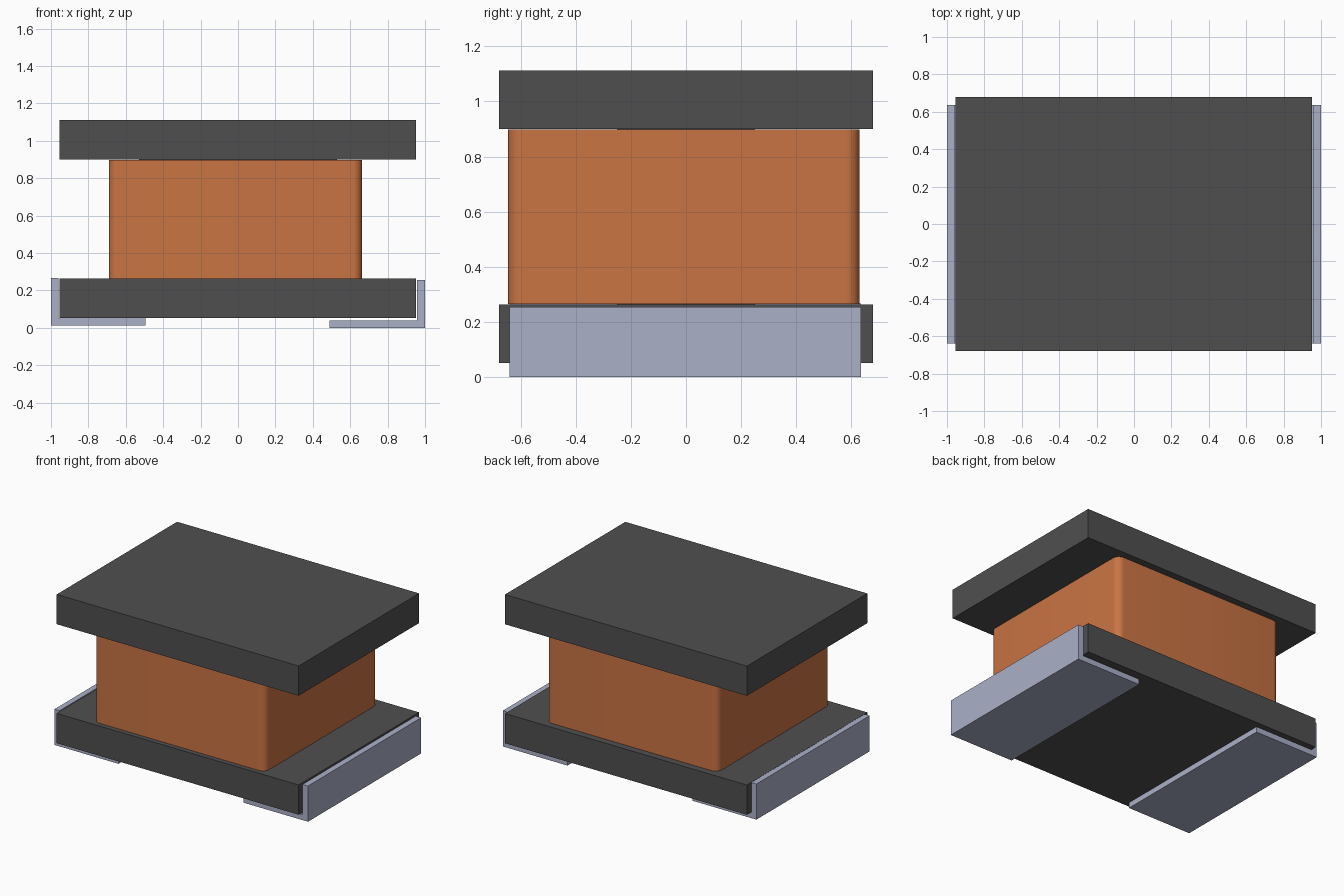
import bpy
import bmesh

cube = bpy.data.objects.get("Cube")
if cube:
    bpy.data.objects.remove(cube, do_unlink=True)


def material(name, rgb):
    mat = bpy.data.materials.new(name)
    mat.use_nodes = True
    mat.diffuse_color = (*rgb, 1)
    mat.node_tree.nodes["Principled BSDF"].inputs["Base Color"].default_value = (*rgb, 1)
    return mat


ferrite = material("dark grey ferrite", (0.078, 0.078, 0.078))
copper = material("copper orange", (0.59, 0.175, 0.057))
metal = material("pale blue metal", (0.40, 0.435, 0.575))


def finish(name, bm, mat):
    bmesh.ops.recalc_face_normals(bm, faces=bm.faces)
    mesh = bpy.data.meshes.new(name)
    bm.to_mesh(mesh)
    bm.free()
    mesh.materials.append(mat)
    obj = bpy.data.objects.new(name, mesh)
    bpy.context.collection.objects.link(obj)
    return obj


def box(name, x, y, z, mat, radius=0):
    """Box from ranges; a radius rounds its upright edges."""
    bm = bmesh.new()
    bmesh.ops.create_cube(bm, size=1)
    for v in bm.verts:
        v.co = [r[0] if c < 0 else r[1] for c, r in zip(v.co, (x, y, z))]
    if radius:
        upright = [e for e in bm.edges
                   if abs(e.verts[0].co.z - e.verts[1].co.z) > 0.1]
        bmesh.ops.bevel(bm, geom=upright, offset=radius, segments=8,
                        profile=0.5, affect='EDGES')
    obj = finish(name, bm, mat)
    if radius:
        bpy.ops.object.select_all(action='DESELECT')
        obj.select_set(True)
        bpy.context.view_layer.objects.active = obj
        bpy.ops.object.shade_smooth_by_angle()
    return obj


def clip(name, side, inner, tip, bottom, thick, top):
    """L-shaped terminal: an upright side plate with a foot under the base."""
    profile = [(1, bottom), (1, top), (inner, top), (inner, bottom + thick),
               (tip, bottom + thick), (tip, bottom)]
    bm = bmesh.new()
    face = bm.faces.new([bm.verts.new((side * x, -0.64, z)) for x, z in profile])
    ext = bmesh.ops.extrude_face_region(bm, geom=[face])
    for v in ext["geom"]:
        if isinstance(v, bmesh.types.BMVert):
            v.co.y = 0.635
    return finish(name, bm, metal)


# Core: two flanges joined by a post
flange_x, flange_y = (-0.955, 0.953), (-0.678, 0.678)
box("bottom_flange", flange_x, flange_y, (0.052, 0.264), ferrite)
box("top_flange", flange_x, flange_y, (0.9, 1.112), ferrite)
box("core_post", (-0.53, 0.53), (-0.25, 0.25), (0.264, 0.9), ferrite)

# Wire winding
box("winding", (-0.69, 0.664), (-0.645, 0.63), (0.265, 0.898), copper, radius=0.05)

# Terminals, the left one slightly lower than the right one
clip("left_terminal", 1, 0.958, 0.49, 0.0, 0.04, 0.255)
clip("right_terminal", -1, 0.96, 0.495, 0.013, 0.04, 0.267)
